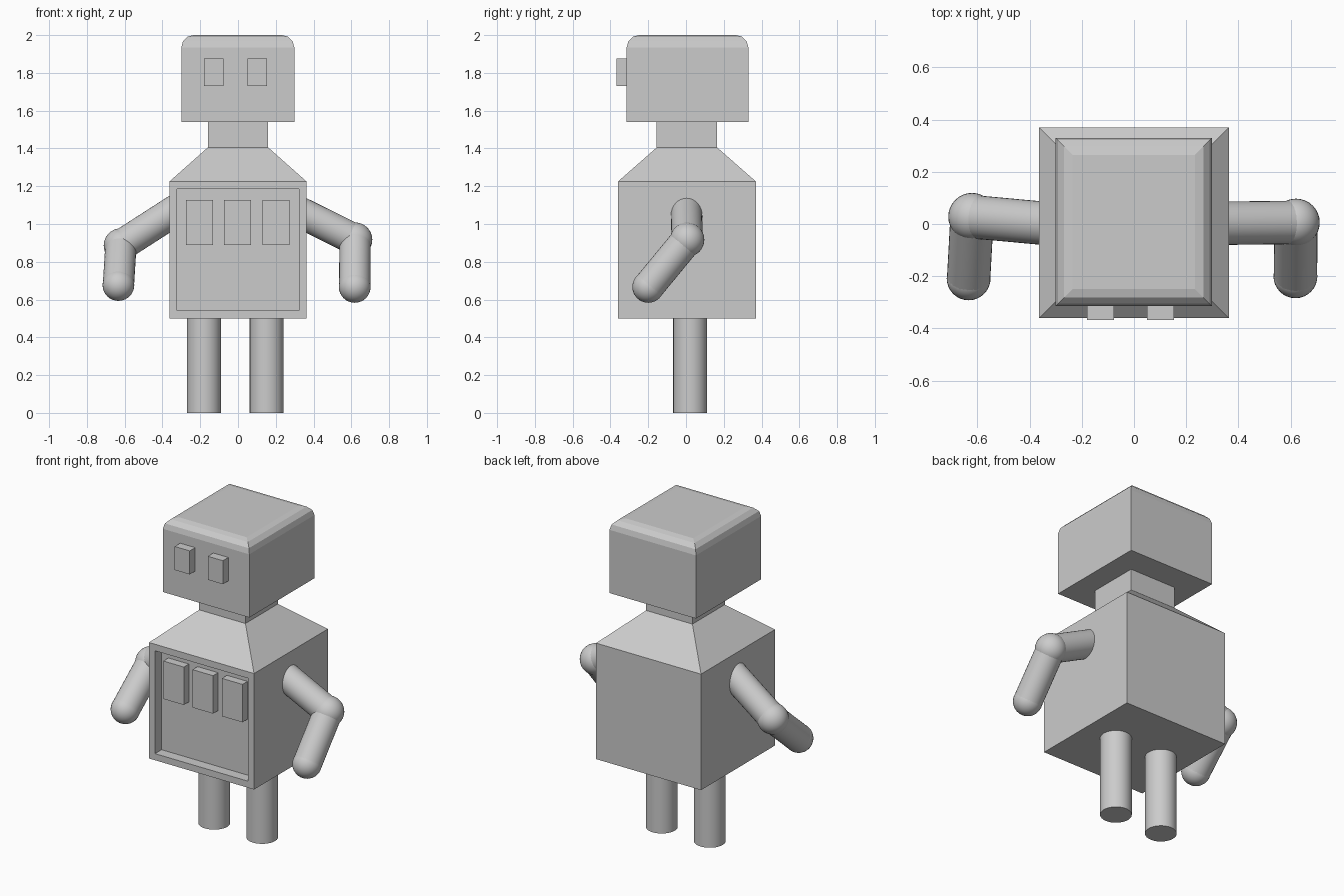
import bpy, bmesh, math
from mathutils import Vector

if "Cube" in bpy.data.objects:
    bpy.data.objects.remove(bpy.data.objects["Cube"])

GREY = bpy.data.materials.new("robot_grey")
GREY.diffuse_color = (0.6, 0.6, 0.6, 1)
GREY.use_nodes = True
GREY.node_tree.nodes["Principled BSDF"].inputs["Base Color"].default_value = GREY.diffuse_color


def finish(name, bm, smooth=False):
    bmesh.ops.recalc_face_normals(bm, faces=bm.faces)
    me = bpy.data.meshes.new(name)
    bm.to_mesh(me)
    bm.free()
    me.materials.append(GREY)
    ob = bpy.data.objects.new(name, me)
    bpy.context.collection.objects.link(ob)
    if smooth:
        bpy.ops.object.select_all(action='DESELECT')
        ob.select_set(True)
        bpy.context.view_layer.objects.active = ob
        bpy.ops.object.shade_smooth_by_angle(angle=math.radians(40))
    return ob


def loft(rings):
    """Stack of rectangles (x0, x1, y0, y1, z) joined into a closed solid."""
    bm = bmesh.new()
    loops = [[bm.verts.new(p) for p in ((a, c, z), (b, c, z), (b, d, z), (a, d, z))]
             for a, b, c, d, z in rings]
    for lo, hi in zip(loops, loops[1:]):
        for i in range(4):
            j = (i + 1) % 4
            bm.faces.new((lo[i], lo[j], hi[j], hi[i]))
    bm.faces.new(loops[0][::-1])
    bm.faces.new(loops[-1])
    bmesh.ops.recalc_face_normals(bm, faces=bm.faces)
    return bm


def box(name, x0, x1, y0, y1, z0, z1):
    return finish(name, loft([(x0, x1, y0, y1, z0), (x0, x1, y0, y1, z1)]))


def rod(name, start, end, r):
    start, end = Vector(start), Vector(end)
    d = end - start
    bm = bmesh.new()
    bmesh.ops.create_cone(bm, cap_ends=True, segments=32, radius1=r, radius2=r, depth=d.length)
    bmesh.ops.rotate(bm, verts=bm.verts, matrix=d.to_track_quat('Z', 'Y').to_matrix())
    bmesh.ops.translate(bm, verts=bm.verts, vec=(start + end) / 2)
    return finish(name, bm, True)


def ball(name, centre, r):
    bm = bmesh.new()
    bmesh.ops.create_uvsphere(bm, u_segments=32, v_segments=16, radius=r)
    bmesh.ops.translate(bm, verts=bm.verts, vec=centre)
    return finish(name, bm, True)


# Body: box, sloped shoulders and neck, with a recessed chest panel
bm = loft([(-0.363, 0.363, -0.36, 0.37, 0.5), (-0.363, 0.363, -0.36, 0.37, 1.225),
           (-0.16, 0.16, -0.155, 0.165, 1.405), (-0.16, 0.16, -0.155, 0.165, 1.54)])
front = [f for f in bm.faces if f.normal.y < -0.9 and f.calc_center_median().z < 1.2]
bmesh.ops.inset_individual(bm, faces=front, thickness=0.058)
panel = bmesh.ops.extrude_discrete_faces(bm, faces=front)["faces"][0]
bmesh.ops.translate(bm, verts=panel.verts, vec=(0, 0.065, 0))
finish("body", bm)

# Three blocks on the chest panel
for i, x in enumerate((-0.204, -0.002, 0.201)):
    box(f"chest_block_{i + 1}", x - 0.071, x + 0.071, -0.345, -0.29, 0.89, 1.127)

# Head with only its top edges rounded
R = 0.065
rings = [(-0.3, 0.298, -0.314, 0.33, 1.54)]
for k in range(4):
    a = math.radians(30 * k)
    s = R * (1 - math.cos(a))
    rings.append((-0.3 + s, 0.298 - s, -0.314 + s, 0.33 - s, 2.0 - R + R * math.sin(a)))
finish("head", loft(rings))

# Eyes
for side, x in (("left", -0.128), ("right", 0.101)):
    box(f"eye_{side}", x - 0.052, x + 0.052, -0.368, -0.31, 1.73, 1.877)

# Legs
for side, x in (("left", -0.18), ("right", 0.152)):
    rod(f"leg_{side}", (x, 0.022, 0), (x, 0.022, 0.52), 0.09)

# Arms: upper arm, elbow ball, forearm and round hand
for side, shoulder, elbow, hand in (
        ("left", (-0.25, -0.006, 1.124), (-0.62, 0.028, 0.886), (-0.633, -0.208, 0.677)),
        ("right", (0.25, 0.002, 1.1), (0.62, 0.006, 0.917), (0.618, -0.2, 0.667))):
    rod(f"upper_arm_{side}", shoulder, elbow, 0.083)
    ball(f"elbow_{side}", elbow, 0.091)
    rod(f"forearm_{side}", elbow, hand, 0.083)
    ball(f"hand_{side}", hand, 0.084)
